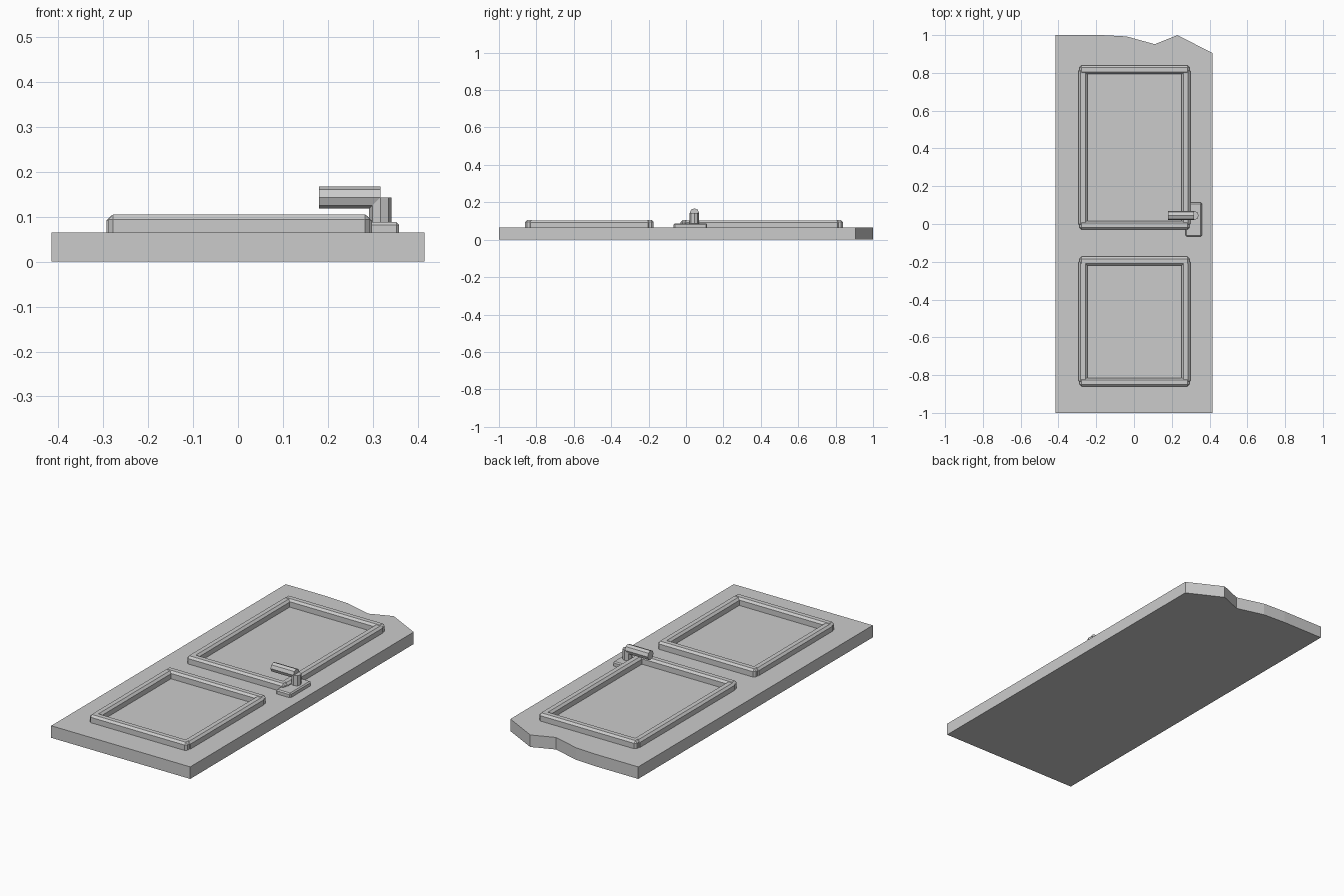
import bpy, bmesh
from math import pi
from mathutils import Matrix, Vector

cube = bpy.data.objects.get("Cube")
if cube:
    bpy.data.objects.remove(cube)

grey = bpy.data.materials.new("plain_grey")
grey.use_nodes = True
grey.diffuse_color = (0.6, 0.6, 0.6, 1)
grey.node_tree.nodes["Principled BSDF"].inputs["Base Color"].default_value = (0.6, 0.6, 0.6, 1)


def finish(name, bm):
    bmesh.ops.recalc_face_normals(bm, faces=bm.faces)
    mesh = bpy.data.meshes.new(name)
    bm.to_mesh(mesh)
    bm.free()
    mesh.materials.append(grey)
    obj = bpy.data.objects.new(name, mesh)
    bpy.context.collection.objects.link(obj)
    return obj


def chamfered_box(name, x, y, z, chamfer):
    """Box between (min, max) pairs, chamfered everywhere but underneath."""
    bm = bmesh.new()
    size = [b - a for a, b in (x, y, z)]
    centre = Vector([(a + b) / 2 for a, b in (x, y, z)])
    bmesh.ops.create_cube(bm, size=1, matrix=Matrix.Translation(centre) @ Matrix.Diagonal((*size, 1)))
    edges = [e for e in bm.edges if max(v.co.z for v in e.verts) > centre.z]
    bmesh.ops.bevel(bm, geom=edges, offset=chamfer, segments=1, affect='EDGES')
    return finish(name, bm)


# Door slab with a broken top edge
THICK = 0.065
outline = [(-0.415, -1), (0.415, -1), (0.415, 0.905), (0.23, 1),
           (0.11, 0.952), (-0.04, 0.993), (-0.17, 1), (-0.415, 1)]
bm = bmesh.new()
base = bm.faces.new([bm.verts.new((x, y, 0)) for x, y in outline])
top = bmesh.ops.extrude_face_region(bm, geom=[base])
bmesh.ops.translate(bm, vec=(0, 0, THICK),
                    verts=[g for g in top["geom"] if isinstance(g, bmesh.types.BMVert)])
finish("door_slab", bm)

# Raised moulding around each panel
WIDTH, RAIL_Z = 0.046, (THICK, 0.105)
for panel, low, high in (("upper", -0.03, 0.84), ("lower", -0.86, -0.173)):
    for side, y in (("bottom", low), ("top", high - WIDTH)):
        chamfered_box(f"{panel}_{side}_moulding", (-0.289, 0.294), (y, y + WIDTH), RAIL_Z, 0.011)
    for side, x in (("right", -0.293), ("left", 0.298 - WIDTH)):
        chamfered_box(f"{panel}_{side}_moulding", (x, x + WIDTH),
                      (low + 0.018, high - 0.018), (THICK, 0.103), 0.011)

# Handle plate
chamfered_box("handle_plate", (0.272, 0.359), (-0.066, 0.113), (THICK, 0.088), 0.006)

# Handle: octagonal stem mitred into a lever
RADIUS, ELBOW = 0.025, Vector((0.317, 0.045, 0.143))


def octagon_bar(name, length, turn):
    """Bar ending at the elbow, its far end cut to a mitre."""
    bm = bmesh.new()
    bmesh.ops.create_cone(bm, cap_ends=True, segments=8, radius1=RADIUS, radius2=RADIUS,
                          depth=length, matrix=Matrix.Translation((0, 0, -length / 2)))
    bmesh.ops.transform(bm, matrix=Matrix.Translation(ELBOW) @ turn, verts=bm.verts)
    return finish(name, bm)


octagon_bar("handle_stem", ELBOW.z - 0.08, Matrix.Identity(4))
octagon_bar("handle_lever", ELBOW.x - 0.18, Matrix.Rotation(pi / 2, 4, 'Y'))
